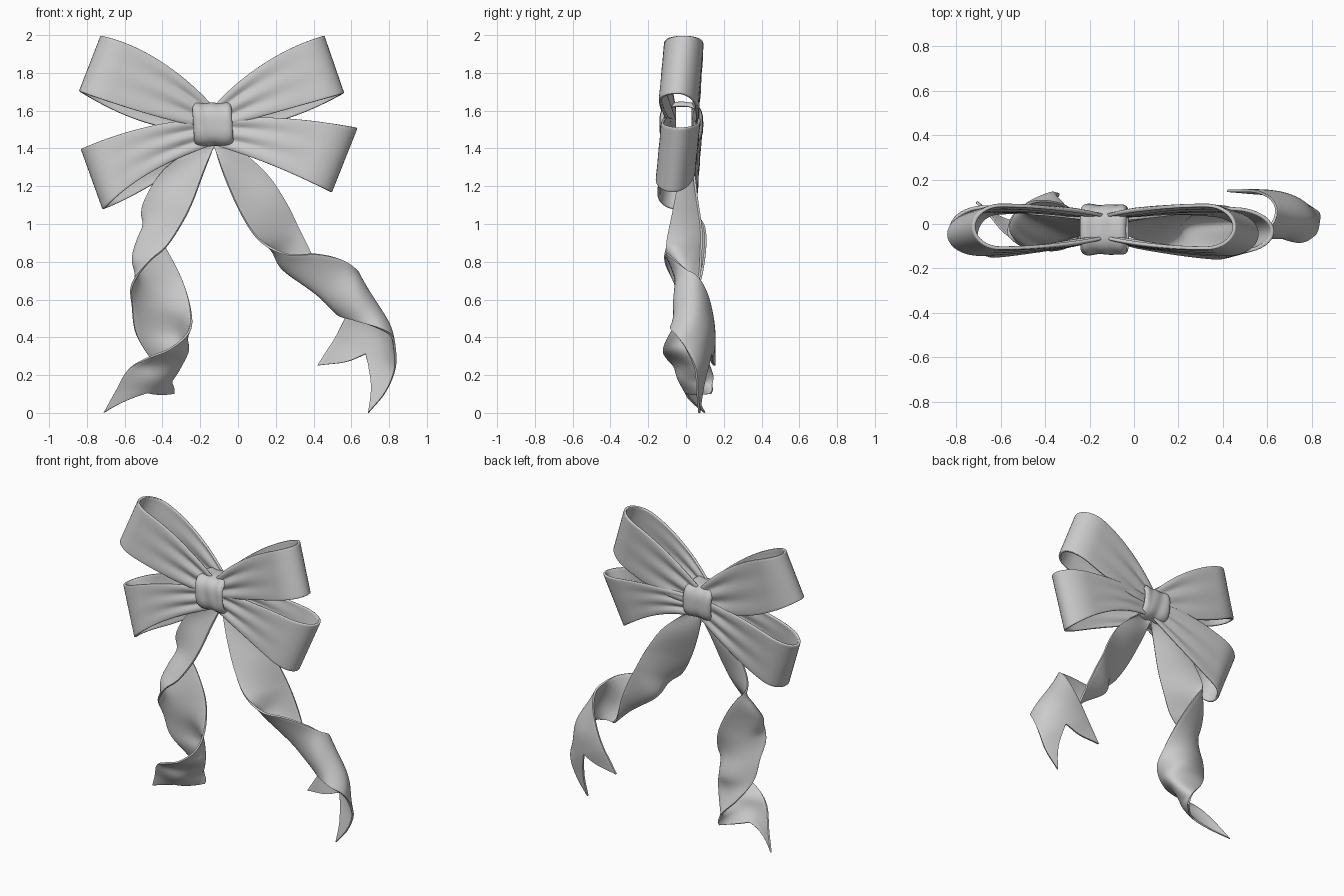
import bpy, bmesh, math
from mathutils import Vector

cube = bpy.data.objects.get("Cube")
if cube:
    bpy.data.objects.remove(cube, do_unlink=True)

satin = bpy.data.materials.new("satin_grey")
satin.use_nodes = True
GREY = (0.6, 0.6, 0.6, 1)
satin.diffuse_color = GREY
bsdf = next(n for n in satin.node_tree.nodes if n.type == 'BSDF_PRINCIPLED')
bsdf.inputs["Base Color"].default_value = GREY
bsdf.inputs["Roughness"].default_value = 0.6


def sheet(name, surface, rows, cols, thickness, wrap=False):
    """Grid of surface(u, v) with u, v in 0..1, thickened into cloth."""
    bm = bmesh.new()
    grid = [[bm.verts.new(surface(i / rows, j / cols)) for j in range(cols + 1)]
            for i in range(rows if wrap else rows + 1)]
    for i in range(rows):
        a, b = grid[i], grid[(i + 1) % len(grid)]
        for j in range(cols):
            bm.faces.new((a[j], a[j + 1], b[j + 1], b[j]))
    bmesh.ops.recalc_face_normals(bm, faces=bm.faces)
    mesh = bpy.data.meshes.new(name)
    bm.to_mesh(mesh)
    bm.free()
    mesh.materials.append(satin)
    obj = bpy.data.objects.new(name, mesh)
    bpy.context.collection.objects.link(obj)
    mesh.shade_smooth()
    solid = obj.modifiers.new("thickness", 'SOLIDIFY')
    solid.thickness = thickness
    solid.offset = 0
    rim = obj.modifiers.new("soft_rim", 'BEVEL')
    rim.width = thickness * 0.3
    rim.segments = 2
    rim.angle_limit = math.radians(50)
    return obj


def bezier(a, b, c, t):
    return a * (1 - t) ** 2 + b * 2 * t * (1 - t) + c * t * t


def loop(name, top, bottom, drop, shift=0):
    """Ribbon loop: front sheet out to the tip, round the end and back."""
    top = [Vector(p) for p in top]
    bottom = [Vector(p) for p in bottom]
    bend = 0.8

    def surface(u, v):
        s = 2 * u - 1                       # -1 front root, 0 tip, 1 back root
        side = 1 if s > 0 else -1
        if abs(s) < 0.3:                    # rounded end
            ang = abs(s) / 0.3 * math.pi / 2
            t, half = bend + (1 - bend) * math.cos(ang), math.sin(ang)
        else:
            t = bend * (1 - abs(s)) / 0.7
            half = 0.5 + 0.5 * math.sin(t / bend * math.pi / 2)
        p = bezier(*top, t).lerp(bezier(*bottom, t), v)
        sag = drop * v * 4 * t * (1 - t) * (0.5 + 0.5 * side)
        pleat = 0.014 * math.sin(v * 5 * math.pi) * (1 - t) ** 2 * min(1, 4 * t)
        y = -0.012 + shift * t - 0.035 * v * t + side * (half * 0.096 + pleat)
        return (p.x, y, p.y - sag)

    return sheet(name, surface, 64, 20, 0.016)


# Four loops fanning out of the knot
HIGH, MID, MIDLOW, LOW = (-.13, 1.62), (-.13, 1.55), (-.13, 1.5), (-.13, 1.42)
loop("upper_right_loop", (HIGH, (-.42, 1.93), (-.72, 1.995)), (MIDLOW, (-.45, 1.56), (-.835, 1.7)), .05)
loop("upper_left_loop", (HIGH, (.13, 1.9), (.45, 1.995)), (MIDLOW, (.2, 1.59), (.555, 1.69)), .05)
loop("lower_right_loop", (MID, (-.45, 1.56), (-.825, 1.4)), (LOW, (-.5, 1.3), (-.71, 1.08)), .07, -.01)
loop("lower_left_loop", (MID, (.2, 1.59), (.625, 1.51)), (LOW, (.15, 1.34), (.49, 1.17)), -.05, -.02)


def spline(points, u):
    """Catmull-Rom curve through the points."""
    f = u * (len(points) - 1)
    i = min(int(f), len(points) - 2)
    t = f - i
    b, c = points[i], points[i + 1]
    a = points[i - 1] if i else b * 2 - c
    d = points[i + 2] if i + 2 < len(points) else c * 2 - b
    return 0.5 * (b * 2 + (c - a) * t + (a * 2 - b * 5 + c * 4 - d) * t * t
                  + (b * 3 - a - c * 3 + d) * t ** 3)


def tail(name, edge_a, middle, edge_b, notch):
    """Folded ribbon through two edges and a centre line (hundredths)."""
    rails = [[Vector(p) / 100 for p in rail] for rail in (edge_a, middle, edge_b)]

    def surface(u, v):
        u -= notch * (1 - abs(2 * v - 1)) * u ** 8      # swallow-tail cut
        a, m, b = (spline(rail, u) for rail in rails)
        return bezier(a, m * 2 - (a + b) / 2, b, v)

    return sheet(name, surface, 110, 20, 0.012)


tail("left_tail",
     [(-14, 2, 145), (-7, -3, 125), (2, -7, 105), (12, -10, 91), (26, -11, 84), (42, -10, 84), (55, -6, 81),
      (62, 0, 76), (64, 6, 72), (62, 11, 63), (57, 14, 51), (52, 15, 41), (47, 15, 33), (42, 15, 25)],
     [(-10, 0, 145), (3, 2, 127), (13, 0, 108), (21, 1, 93), (23, 0, 78), (34, -2, 69), (48, -4, 64),
      (63, -6, 61), (72, -1, 58), (77, 5, 51), (74, 11, 43), (68, 13, 32), (63, 12, 21), (56, 12, 13)],
     [(-6, 2, 145), (14, 4, 128), (25, 6, 112), (32, 8, 98), (38, 8, 86), (44, 7, 72), (51, 3, 54),
      (62, -4, 49), (74, -8, 45), (81, -5, 41), (83, 0, 34), (83, 5, 23), (78, 6, 11), (69, 7, 0)],
     0.15)
tail("right_tail",
     [(-17, 2, 145), (-38, 4, 130), (-48, 5, 116), (-51, 7, 105), (-45, 10, 97), (-37, 10, 85), (-29, 7, 69),
      (-25, 0, 54), (-26, -8, 43), (-36, -12, 34), (-48, -10, 29), (-58, -4, 23), (-65, 4, 11), (-71, 10, 0)],
     [(-14, 0, 145), (-28, 3, 129), (-36, 2, 114), (-43, 2, 101), (-53, 1, 90), (-55, 0, 80), (-47, 4, 68),
      (-40, 6, 55), (-33, 8, 42), (-27, 3, 33), (-32, 3, 24), (-42, -2, 18), (-47, 0, 12), (-52, 3, 6)],
     [(-11, 2, 145), (-18, -2, 128), (-24, -5, 112), (-30, -7, 100), (-38, -10, 88), (-47, -11, 80), (-56, -6, 68),
      (-56, 0, 56), (-54, 4, 42), (-47, 10, 30), (-38, 14, 20), (-35, 14, 15), (-34, 14, 12), (-34, 13, 10)],
     0.06)


# Knot band wrapped round the middle, slightly waisted with soft folds
def knot_surface(u, v):
    ang, w = u * 2 * math.pi, 2 * v - 1
    c, s = math.cos(ang), math.sin(ang)
    r = 1 + 0.08 * w * w - 0.2 * abs(w) ** 10 + 0.02 * math.sin(w * 7 + 2 * s)
    squash = (abs(c) ** 3 + abs(s) ** 3) ** (-1 / 3)
    z = 0.108 * r * s * squash
    return (-0.133 + w * 0.1 - 0.006 * s, -0.025 + 0.104 * r * c * squash, 1.527 + z)


sheet("knot", knot_surface, 56, 24, 0.014, wrap=True)
